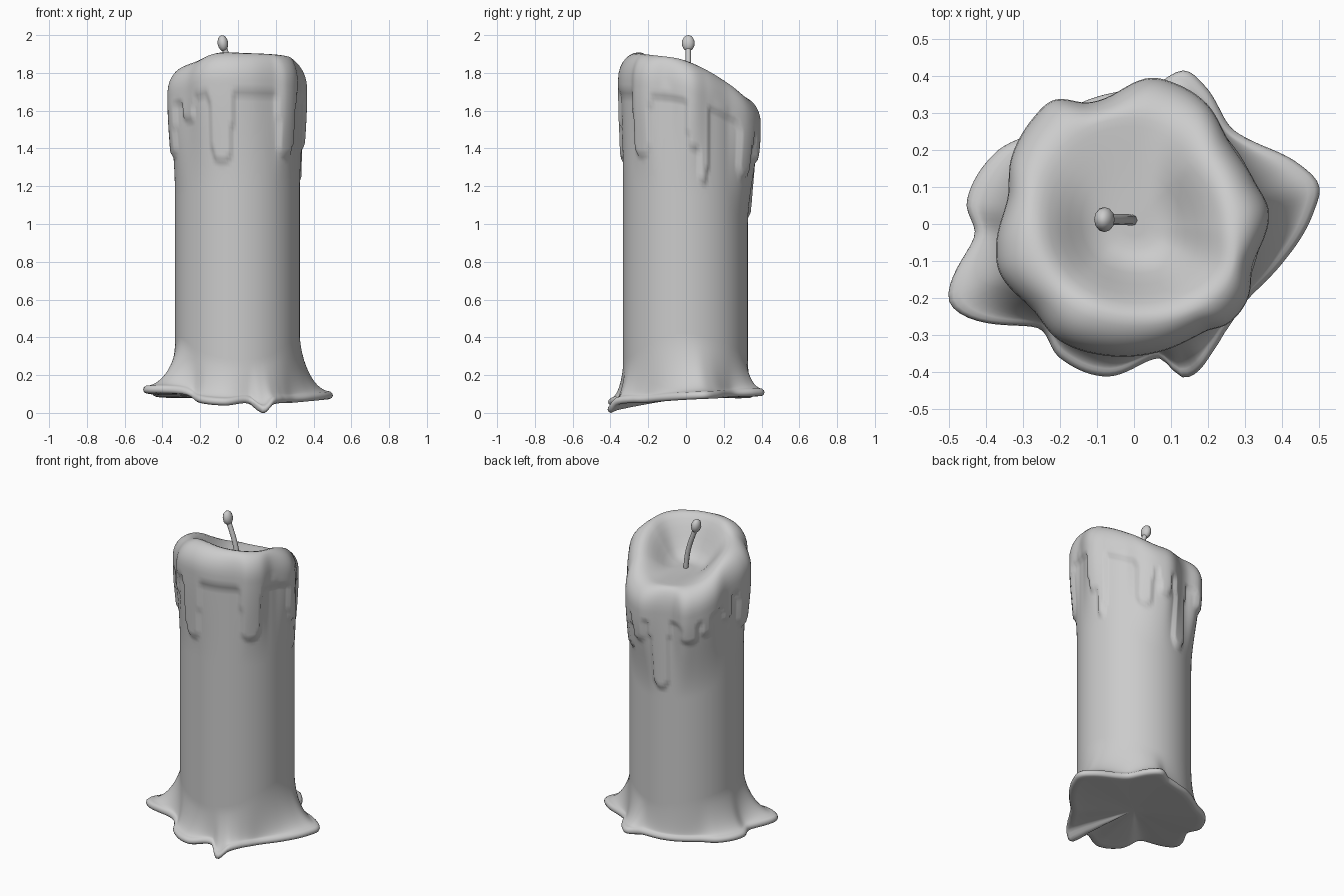
import bpy, bmesh, math

if "Cube" in bpy.data.objects:
    bpy.data.objects.remove(bpy.data.objects["Cube"])

BODY = 0.33          # plain candle radius
SEG = 160            # columns around the candle


def loop_curve(points):
    """Smooth periodic function of the angle in degrees through (angle, value)."""
    n = len(points)
    ext = ([(a - 360, v) for a, v in points[-2:]] + points
           + [(a + 360, v) for a, v in points[:3]])

    def f(a):
        a %= 360
        for i in range(1, n + 4):
            (a0, v0), (a1, v1) = ext[i], ext[i + 1]
            if a0 <= a <= a1:
                h, t = a1 - a0, (a - a0) / (a1 - a0)
                m0 = (v1 - ext[i - 1][1]) / (a1 - ext[i - 1][0]) * h
                m1 = (ext[i + 2][1] - v0) / (ext[i + 2][0] - a0) * h
                return ((2*t**3 - 3*t**2 + 1) * v0 + (t**3 - 2*t**2 + t) * m0
                        + (3*t**2 - 2*t**3) * v1 + (t**3 - t**2) * m1)
        return points[0][1]
    return f


def smooth(t):
    t = max(0.0, min(1.0, t))
    return t * t * (3 - 2 * t)


# Outlines around the candle
lip_r = loop_curve([(5, .37), (20, .35), (41, .345), (59, .385), (73, .40), (84, .40),
                    (100, .355), (111, .355), (122, .40), (133, .396), (151, .376),
                    (168, .347), (189, .375), (200, .383), (220, .355), (237, .37),
                    (260, .36), (283, .35), (304, .348), (314, .371), (327, .37), (342, .342)])
crest_z = loop_curve([(0, 1.865), (45, 1.765), (70, 1.69), (90, 1.675), (135, 1.70),
                      (180, 1.815), (220, 1.865), (245, 1.905), (280, 1.905), (325, 1.893)])
crest_r = loop_curve([(0, .27), (45, .265), (90, .29), (135, .285), (180, .27), (215, .26),
                      (270, .25), (330, .29)])
skirt_r = loop_curve([(4, .49), (12, .515), (20, .48), (34, .40), (46, .375), (63, .425),
                      (72, .44), (82, .38), (110, .36), (137, .37), (152, .42), (172, .454),
                      (184, .43), (201, .535), (208, .52), (227, .38), (241, .41), (260, .416),
                      (281, .367), (289, .437), (304, .40), (312, .38), (327, .37), (345, .415)])
skirt_z = loop_curve([(12, .10), (72, .115), (100, .105), (150, .105), (180, .115), (203, .13),
                      (222, .125), (235, .085), (260, .065), (280, .075), (289, .024),
                      (298, .07), (327, .08)])
foot_z = loop_curve([(0, .40), (45, .34), (90, .28), (135, .32), (180, .36), (205, .38),
                     (235, .30), (270, .26), (300, .28), (330, .36)])

# Wax runs: angle, lower end, half width in degrees
DRIPS = [(9, 1.40, 6), (16, 1.22, 4), (60, 1.25, 6), (78, 1.33, 5), (99, 1.04, 7),
         (127, 1.36, 6), (143, 1.40, 4), (168, 1.45, 5), (194, 1.36, 9), (222, 1.55, 6),
         (256, 1.33, 8), (318, 1.36, 8)]


def run_end(a):
    base = end = crest_z(a) - 0.21
    for c, low, w in DRIPS:
        d = abs((a - c + 180) % 360 - 180) / w
        if d < 1.7:
            k = math.sqrt(1 - d * d) * .12 + .88 if d < 1 else .88 * (1 - smooth((d - 1) / .7)) ** 3
            end = min(end, base + (low - base) * k)
    return end


def column(a):
    """One vertical profile (radius, z) from the bowl out, down, and under."""
    cz, cr, lr = crest_z(a), crest_r(a), lip_r(a)
    floor = 1.672
    pts = [(cr * u, floor + (cz - floor) * smooth((u - .25) / .75) ** 1.1)
           for u in (.12, .25, .4, .52, .64, .74, .84, .92, 1)]
    # rounded lip
    for i in range(1, 8):
        t = i / 7 * math.pi / 2
        pts.append((cr + (lr - cr) * math.sin(t), cz - .14 * (1 - math.cos(t))))
    # outer wall with raised runs
    top, foot, end = cz - .14, foot_z(a), run_end(a)
    layer = .016
    n = 64
    for i in range(1, n + 1):
        z = top + (foot - top) * i / n
        lobe = max(lr - BODY - layer, 0) * (1 - smooth((cz - .18 - z) / .52))
        raised = layer * smooth((z - end) / .03 + .5)
        pts.append((BODY + lobe + raised, z))
    # flared skirt with a rounded edge, then the underside
    sr, sz = skirt_r(a), skirt_z(a)
    for i in range(1, 13):
        t = i / 12
        pts.append((BODY + (sr - .014 - BODY) * t ** 1.3, sz + .014 + (foot - sz - .014) * (1 - t) ** 1.9))
    low = sz - .026
    pts += [(sr - .003, sz + .004), (sr, sz - .008), (sr - .005, sz - .02), (sr - .018, low)]
    for u in (.88, .72, .5, .25):
        pts.append((sr * u, low + (.08 - low) * (1 - u) ** .8))
    return pts


# Wax body
bm = bmesh.new()
cols = []
for s in range(SEG):
    a = 360 * s / SEG
    c, sn = math.cos(math.radians(a)), math.sin(math.radians(a))
    cols.append([bm.verts.new((r * c - .003, r * sn - .003, z)) for r, z in column(a)])
floor_v = bm.verts.new((0, 0, 1.672))
under_v = bm.verts.new((0, 0, .08))
for s in range(SEG):
    p, q = cols[s], cols[(s + 1) % SEG]
    bm.faces.new((floor_v, p[0], q[0]))
    bm.faces.new((under_v, q[-1], p[-1]))
    for i in range(len(p) - 1):
        bm.faces.new((p[i], p[i + 1], q[i + 1], q[i]))
bmesh.ops.recalc_face_normals(bm, faces=bm.faces)
mesh = bpy.data.meshes.new("wax_body")
bm.to_mesh(mesh)
bm.free()
wax = bpy.data.objects.new("wax_body", mesh)
bpy.context.collection.objects.link(wax)
for f in mesh.polygons:
    f.use_smooth = True

# Wick stem
curve = bpy.data.curves.new("wick", 'CURVE')
curve.dimensions = '3D'
curve.bevel_depth = .015
curve.bevel_resolution = 2
curve.use_fill_caps = True
sp = curve.splines.new('BEZIER')
path = [(-.003, .01, 1.65), (-.025, .012, 1.79), (-.078, .012, 1.945)]
sp.bezier_points.add(len(path) - 1)
for b, p in zip(sp.bezier_points, path):
    b.co = p
    b.handle_left_type = b.handle_right_type = 'AUTO'
bpy.context.collection.objects.link(bpy.data.objects.new("wick", curve))

# Burnt wick head
bpy.ops.mesh.primitive_uv_sphere_add(segments=12, ring_count=8, radius=1,
                                     location=(-.08, .012, 1.957), rotation=(0, math.radians(-8), 0))
head = bpy.context.object
head.name = "wick_head"
head.scale = (.028, .034, .043)
bpy.ops.object.shade_smooth()
